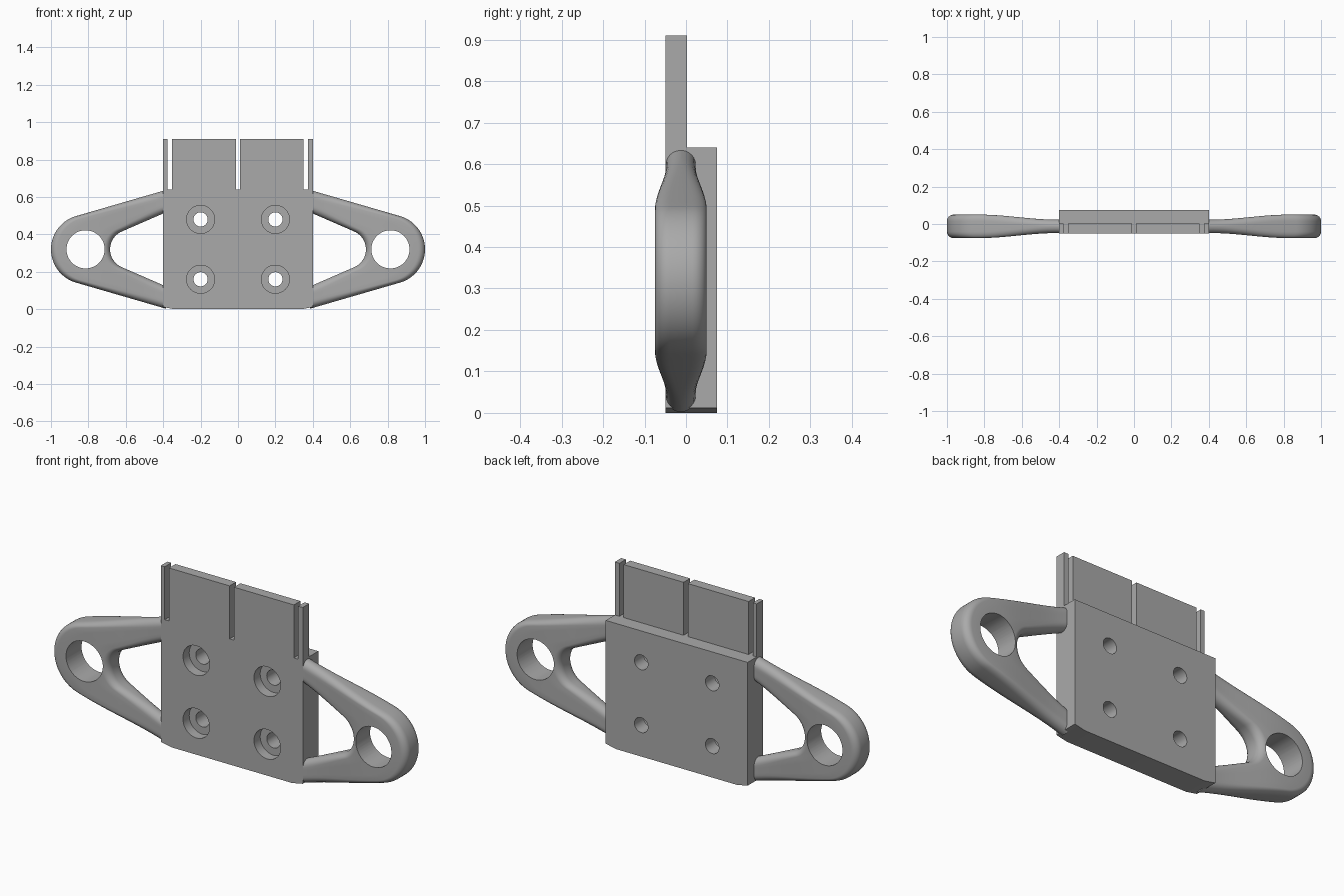
import bpy
import bmesh
from math import sin, cos, pi, atan2
from mathutils import Vector, Matrix

if "Cube" in bpy.data.objects:
    bpy.data.objects.remove(bpy.data.objects["Cube"])

grey = bpy.data.materials.new("plain grey")
grey.use_nodes = True
COLOUR = (0.4, 0.4, 0.4, 1)
grey.diffuse_color = COLOUR
grey.node_tree.nodes["Principled BSDF"].inputs["Base Color"].default_value = COLOUR


def finish(bm, name):
    bmesh.ops.recalc_face_normals(bm, faces=bm.faces)
    mesh = bpy.data.meshes.new(name)
    bm.to_mesh(mesh)
    bm.free()
    mesh.materials.append(grey)
    obj = bpy.data.objects.new(name, mesh)
    bpy.context.collection.objects.link(obj)
    return obj


def activate(obj):
    bpy.ops.object.select_all(action='DESELECT')
    obj.select_set(True)
    bpy.context.view_layer.objects.active = obj


def prism(profile, y0, y1, name):
    """Extrude an x-z profile along y."""
    bm = bmesh.new()
    face = bm.faces.new([bm.verts.new((x, y0, z)) for x, z in profile])
    ext = bmesh.ops.extrude_face_region(bm, geom=[face])
    moved = [v for v in ext["geom"] if isinstance(v, bmesh.types.BMVert)]
    bmesh.ops.translate(bm, verts=moved, vec=(0, y1 - y0, 0))
    return finish(bm, name)


def drill(obj, x, z, radius, y0, y1):
    """Cut a round hole along y."""
    bm = bmesh.new()
    place = Matrix.Translation((x, (y0 + y1) / 2, z)) @ Matrix.Rotation(pi / 2, 4, 'X')
    bmesh.ops.create_cone(bm, cap_ends=True, segments=48, radius1=radius,
                          radius2=radius, depth=y1 - y0, matrix=place)
    cutter = finish(bm, "cutter")
    cutter.hide_render = True
    activate(obj)
    mod = obj.modifiers.new("hole", 'BOOLEAN')
    mod.operation, mod.solver, mod.object = 'DIFFERENCE', 'EXACT', cutter
    bpy.ops.object.modifier_apply(modifier=mod.name)
    bpy.data.objects.remove(cutter)


# Mounting block with counterbored screw holes
FRONT, BACK, MID, TOP = -0.05, 0.075, 0.32, 0.64
block = prism([(-0.4, 0.012), (-0.34, 0), (0.34, 0), (0.4, 0.012),
               (0.4, TOP), (-0.4, TOP)], FRONT, BACK, "mounting_block")
for x in (-0.2, 0.2):
    for z in (0.16, 0.48):
        drill(block, x, z, 0.075, FRONT - 0.1, 0.0)
        drill(block, x, z, 0.038, -0.2, 0.2)

# Thin upright tabs and edge strips, separated by slots
for name, x0, x1 in (("right_strip", -0.4, -0.378), ("right_tab", -0.354, -0.012),
                     ("left_tab", 0.012, 0.35), ("left_strip", 0.374, 0.4)):
    prism([(x0, TOP), (x1, TOP), (x1, 0.91), (x0, 0.91)], FRONT, 0.002, name)

# Side brackets: rounded section lofted between outer edge and window edge
ROOT, ROUND, CENTRE_Y = 0.385, 0.035, -0.0125


def edge_path(cx, radius, slope, straights=12, arcs=28):
    """Arc with tangent straight arms running back to the block."""
    a = pi / 2 - atan2(slope, 1)
    end = Vector((cx + radius * cos(a), radius * sin(a)))
    start = Vector((ROOT, end.y + slope * (end.x - ROOT)))
    arm = [start.lerp(end, i / straights) for i in range(straights)]
    arc = [Vector((cx + radius * cos(t), radius * sin(t)))
           for t in (a - 2 * a * i / arcs for i in range(arcs + 1))]
    return arm + arc + [Vector((p.x, -p.y)) for p in reversed(arm)]


def half_thickness(x):
    t = min(max((x - 0.42) / 0.4, 0), 1)
    return 0.036 + 0.0265 * t * t * (3 - 2 * t)


def section(p, q):
    """Closed rounded section from outer point p to inner point q."""
    across = q - p
    width = across.length
    across.normalize()
    arc = [i * pi / 12 for i in range(7)]
    upper = [(ROUND * (1 - cos(a)), ROUND * (sin(a) - 1)) for a in arc]
    flat = [(ROUND + (width - 2 * ROUND) * i / 4, 0) for i in (1, 2, 3)]
    upper = upper + flat + [(width - d, y) for d, y in reversed(upper)]
    ring = []
    for side, points in ((1, upper), (-1, upper[::-1])):
        for d, drop in points:
            at = p + across * d
            y = side * (half_thickness(at.x) + drop)
            ring.append((at.x, CENTRE_Y + y, MID + at.y))
    return ring


outer = edge_path(0.815, 0.185, 0.29)
inner = edge_path(0.58, 0.104, 0.435)
for side, name in ((1, "left_bracket"), (-1, "right_bracket")):
    bm = bmesh.new()
    rings = [[bm.verts.new((side * x, y, z)) for x, y, z in section(p, q)]
             for p, q in zip(outer, inner)]
    for r, s in zip(rings, rings[1:]):
        for i in range(len(r)):
            j = (i + 1) % len(r)
            bm.faces.new((r[i], r[j], s[j], s[i]))
    bm.faces.new(rings[0])
    bm.faces.new(rings[-1])
    bracket = finish(bm, name)
    drill(bracket, side * 0.815, MID, 0.102, -0.2, 0.2)
    activate(bracket)
    bpy.ops.object.shade_smooth_by_angle(angle=pi / 6)

activate(block)
bpy.ops.object.shade_smooth_by_angle(angle=pi / 6)
